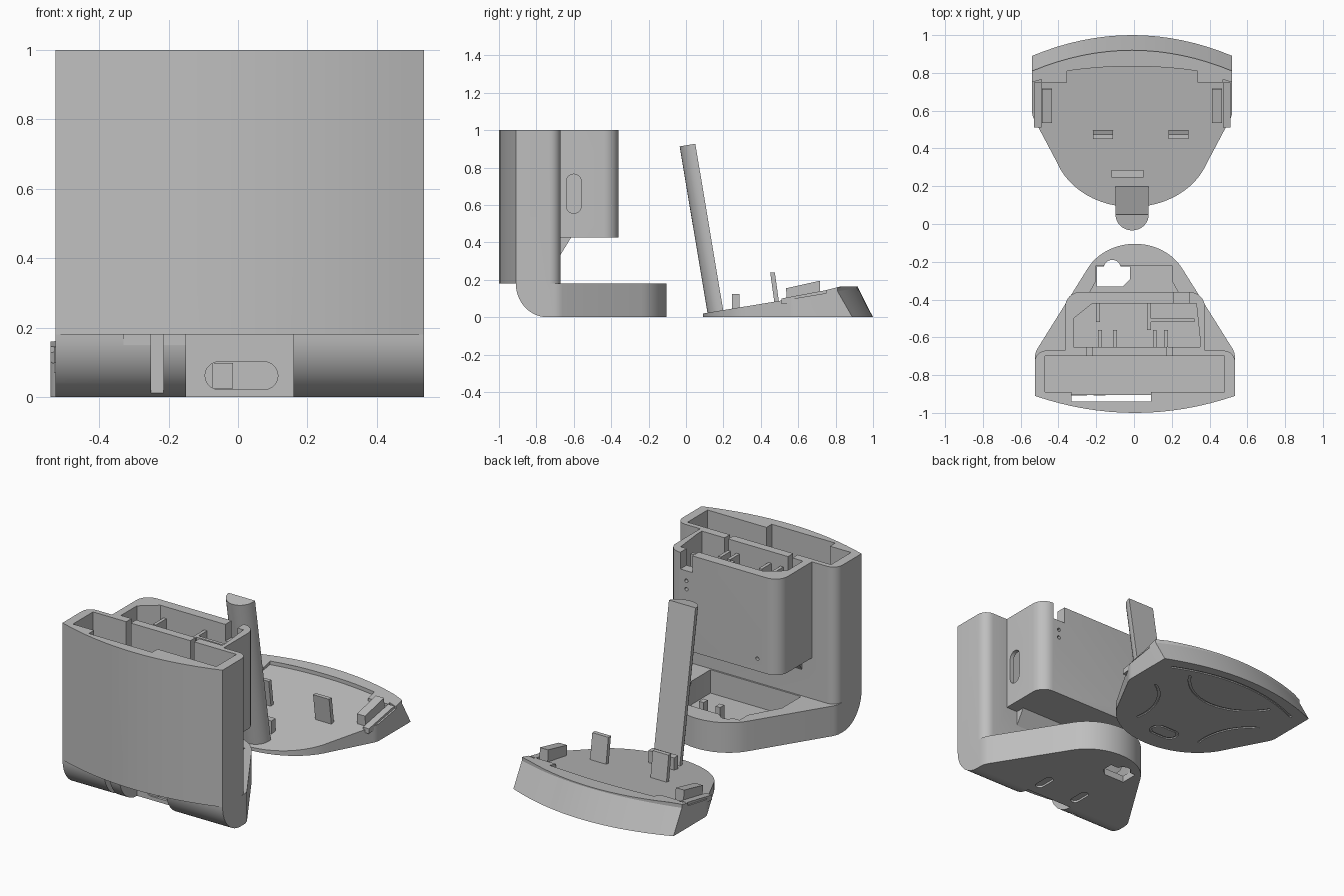
import bpy, bmesh, math
from mathutils import Vector, Matrix

if "Cube" in bpy.data.objects:
    bpy.data.objects.remove(bpy.data.objects["Cube"])

grey = bpy.data.materials.new("plain grey")
grey.diffuse_color = (0.52, 0.52, 0.52, 1)
grey.use_nodes = True
grey.node_tree.nodes["Principled BSDF"].inputs["Base Color"].default_value = grey.diffuse_color


def prism(name, pts, lo, hi, axis="z"):
    """Extrude a closed 2D outline: (x, y) along z, (y, z) along x or (x, z) along y."""
    place = {"z": lambda p, h: (p[0], p[1], h),
             "x": lambda p, h: (h, p[0], p[1]),
             "y": lambda p, h: (p[0], h, p[1])}[axis]
    bm = bmesh.new()
    low, high = ([bm.verts.new(place(p, h)) for p in pts] for h in (lo, hi))
    bm.faces.new(low)
    bm.faces.new(high)
    for i in range(len(pts)):
        j = (i + 1) % len(pts)
        bm.faces.new((low[i], low[j], high[j], high[i]))
    bmesh.ops.recalc_face_normals(bm, faces=bm.faces)
    mesh = bpy.data.meshes.new(name)
    bm.to_mesh(mesh)
    bm.free()
    mesh.materials.append(grey)
    ob = bpy.data.objects.new(name, mesh)
    bpy.context.collection.objects.link(ob)
    return ob


def box(name, x0, x1, y0, y1, z0, z1):
    return prism(name, [(x0, y0), (x1, y0), (x1, y1), (x0, y1)], z0, z1)


def combine(target, other, op="DIFFERENCE"):
    """Apply a boolean; keep the earlier mesh if the cut would remove most of the part."""
    before, size = target.data.copy(), target.dimensions.copy()
    mod = target.modifiers.new("cut", "BOOLEAN")
    mod.operation, mod.object, mod.solver = op, other, "EXACT"
    bpy.context.view_layer.objects.active = target
    bpy.ops.object.modifier_apply(modifier=mod.name)
    bpy.data.objects.remove(other)
    bpy.context.view_layer.update()
    if target.dimensions.length < 0.8 * size.length:
        target.data = before


def arc(cx, cy, rx, ry, a0, a1, n=10):
    return [(cx + rx * math.cos(math.radians(a0 + (a1 - a0) * i / n)),
             cy + ry * math.sin(math.radians(a0 + (a1 - a0) * i / n))) for i in range(n + 1)]


def stadium(cx, cy, w, h):
    """Rounded slot outline, long in the second direction."""
    r = w / 2
    return arc(cx, cy + h / 2 - r, r, r, 0, 180) + arc(cx, cy - h / 2 + r, r, r, 180, 360)


def bow(y_mid, drop, half, cx, n=16):
    """Shallow curve across x, from left to right."""
    return [(cx + half * t, y_mid + drop * t * t) for t in (-1 + 2 * i / n for i in range(n + 1))]


def strip(name, path, w, lo, hi):
    """Flat band of width w following an open plan path."""
    left, right = [], []
    for i, p in enumerate(path):
        d = Vector(path[min(i + 1, len(path) - 1)]) - Vector(path[max(i - 1, 0)])
        n = Vector((-d.y, d.x)).normalized() * w / 2
        left.append(tuple(Vector(p) + n))
        right.append(tuple(Vector(p) - n))
    return prism(name, left + right[::-1], lo, hi)


# ---- stand body: tall front slab, tapered foot and raised rear housing
C = 0.005
body = prism("stand_body", bow(-1, 0.09, 0.53, C) + arc(C + 0.47, -0.73, 0.06, 0.06, 0, 90, 6)
             + arc(C - 0.47, -0.73, 0.06, 0.06, 90, 180, 6), 0, 1)
foot = prism("foot", [(C - 0.53, -0.85), (C + 0.53, -0.85)]
             + arc(C + 0.43, -0.71, 0.10, 0.10, 0, 30, 4)
             + arc(C, -0.355, 0.285, 0.25, 28, 152, 24)
             + arc(C - 0.43, -0.71, 0.10, 0.10, 150, 180, 4), 0, 0.18)
combine(body, foot, "UNION")
housing = prism("housing", [(C - 0.37, -0.72), (C + 0.37, -0.72)]
                + arc(C + 0.29, -0.44, 0.08, 0.08, 0, 90, 8)
                + arc(C - 0.29, -0.44, 0.08, 0.08, 90, 180, 8), 0.425, 1)
combine(body, housing, "UNION")
gusset = prism("gusset", [(-0.69, 0.30), (-0.67, 0.335), (-0.612, 0.43), (-0.69, 0.43)], -0.30, 0.30, "x")
combine(body, gusset, "UNION")

# rounded lower front edge behind the overhanging front lip
combine(body, prism("edge_cutter", [(-1.2, 0.18)] + arc(-0.74, 0.18, 0.17, 0.18, 180, 270, 14)
                    + [(-0.74, -0.1), (-1.2, -0.1)], -1, 1, "x"))

# storage pockets, cable openings and slots
cuts = [
    box("slab_pocket", -0.47, 0.48, -0.89, -0.70, 0.22, 1.1),
    prism("housing_pocket", [(-0.32, -0.65), (0.35, -0.65), (0.35, -0.61), (0.33, -0.42),
                             (-0.22, -0.42), (-0.32, -0.50)], 0.47, 1.1),
    box("pocket_step", -0.33, 0.09, -0.94, -0.85, 0.22, 1.1),
    box("front_slot", -0.33, 0.09, -0.94, -0.905, 0.15, 0.3),
    box("left_wall_gap", -0.25, -0.22, -0.72, -0.63, 0.55, 1.1),
    box("right_wall_gap", 0.175, 0.20, -0.72, -0.63, 0.55, 1.1),
    box("corner_notch", 0.21, 0.29, -0.46, -0.30, 0.90, 1.1),
    prism("foot_cavity", [(-0.30, -0.66), (0.30, -0.66), (0.30, -0.48), (0.20, -0.30), (0.20, -0.22),
                          (-0.20, -0.22), (-0.20, -0.30), (-0.30, -0.48)], 0.04, 0.3),
    prism("floor_hole", [(-0.197, -0.33), (-0.06, -0.33), (-0.02, -0.29), (-0.02, -0.225),
                         (-0.197, -0.225)], -0.1, 0.1),
    prism("plug_hole", arc(-0.115, -0.235, 0.045, 0.045, 0, 345, 23), -0.1, 0.3),
    box("front_recess", -0.15, 0.16, -1.1, -0.74, -0.1, 0.18),
    box("front_slit", -0.25, -0.215, -1.1, -0.80, -0.1, 0.18),
    prism("front_slot_shape", [(z + 0.01, y) for y, z in stadium(0.062, 0, 0.08, 0.21)], -0.8, -0.725, "y"),
    prism("side_slot", stadium(-0.60, 0.66, 0.08, 0.21), 0.33, 0.5, "x"),
]
for hx, hz in ((0.25, 0.84), (0.25, 0.79), (-0.22, 0.50)):
    cuts.append(prism("pin_hole", arc(hx, hz, 0.011, 0.011, 0, 330, 11), -0.39, -0.3, "y"))
for sx in (-0.12, 0.14):
    cuts.append(prism("underside_slot", stadium(sx, -0.62, 0.05, 0.13), -0.1, 0.012))
for c in cuts:
    combine(body, c)

# dividers in the housing and posts in the foot
for i, (x0, x1, y0, y1) in enumerate(((-0.19, -0.17, -0.65, -0.56), (-0.11, -0.09, -0.65, -0.56),
                                      (0.07, 0.09, -0.56, -0.41), (0.10, 0.12, -0.65, -0.56),
                                      (0.16, 0.18, -0.65, -0.56), (-0.20, -0.18, -0.52, -0.41),
                                      (0.09, 0.32, -0.52, -0.50))):
    box(f"housing_divider_{i + 1}", x0, x1, y0, y1, 0.46, 0.93)
for i, x in enumerate((0.04, 0.15)):
    box(f"foot_post_{i + 1}", x, x + 0.03, -0.42, -0.38, 0.03, 0.13)
box("front_slot_button", -0.075, -0.015, -0.735, -0.72, 0.025, 0.098)

# ---- base cover: sloped plate with a leaning back edge
B = -0.01


def wedge(name, outline, lean):
    """Prism with a sloping upper face whose rear edge is pulled forward."""
    ob = prism(name, outline, 0, 1)
    for v in ob.data.vertices:
        if v.co.z > 0.5:
            if v.co.y > 0.85:
                v.co.y -= lean
            v.co.z = 0.02 + 0.165 * (v.co.y - 0.09)
    return ob


plan = (arc(B, 0.44, 0.42, 0.35, 200, 340, 24) + arc(B + 0.43, 0.60, 0.10, 0.10, -30, 0, 5)
        + bow(1, -0.11, 0.53, B)[::-1] + arc(B - 0.43, 0.60, 0.10, 0.10, 180, 210, 5))
base = wedge("base_plate", plan, 0.08)

# underside grooves
oval = [(B + v, 0.25 + u) for u, v in stadium(0, 0, 0.09, 0.17)]
grooves = [oval[:11], oval[11:], [oval[10], oval[11]], [oval[-1], oval[0]],
           arc(B + 0.50, 0.34, 0.28, 0.32, 115, 190, 14), arc(B - 0.50, 0.34, 0.28, 0.32, 65, -10, 14),
           arc(B, 1.06, 0.36, 0.40, 215, 325, 16), bow(0.94, -0.10, 0.44, B)]
for g in grooves:
    combine(base, strip("groove", g, 0.014, -0.05, 0.007))

# raised back rim, stepped towards both sides
rim = prism("back_rim", [(B - 0.53, 0.75), (B - 0.48, 0.765), (B - 0.48, 0.75), (B - 0.345, 0.75)]
            + bow(0.835, -0.025, 0.345, B, 10)
            + [(B + 0.345, 0.75), (B + 0.48, 0.75), (B + 0.48, 0.765), (B + 0.53, 0.75)]
            + bow(0.92, -0.11, 0.53, B)[::-1], 0.09, 0.164)
for v in rim.data.vertices:
    if v.co.z > 0.12:
        v.co.z = 0.145 + 0.02 * min(1, (v.co.y - 0.75) / 0.08)

# upright tabs and side blocks
box("front_tab", -0.12, 0.05, 0.245, 0.285, 0.03, 0.125)
for side, x in (("left", B - 0.155), ("right", B + 0.245)):
    prism(f"{side}_tab", [(0.475, 0.06), (0.50, 0.06), (0.475, 0.24), (0.45, 0.24)], x - 0.053, x + 0.053, "x")
for side, s in (("left", -1), ("right", 1)):
    prism(f"{side}_block", [(0.54, 0.07), (0.72, 0.09), (0.715, 0.195), (0.535, 0.155)],
          B + s * 0.45 - 0.027, B + s * 0.45 + 0.027, "x")
    prism(f"{side}_side_rail", [(0.51, 0.07), (0.75, 0.09), (0.75, 0.145), (0.51, 0.10)],
          B + s * 0.50 - 0.02, B + s * 0.50 + 0.02, "x")

# ---- leaning D-shaped post with a short tongue at its foot
post = prism("leaning_post", [(B + 0.088, 0), (B - 0.088, 0)]
             + arc(B, 0, 0.088, 0.085, 180, 360, 16)[1:-1], 0, 0.91)
post.data.transform(Matrix.Translation((0, 0.20, 0.03)) @ Matrix.Rotation(math.radians(9.5), 4, "X"))

# soft shading with crisp edges
bpy.ops.object.select_all(action="DESELECT")
for ob in bpy.context.scene.objects:
    ob.select_set(True)
bpy.context.view_layer.objects.active = body
bpy.ops.object.shade_smooth_by_angle(angle=math.radians(30))
